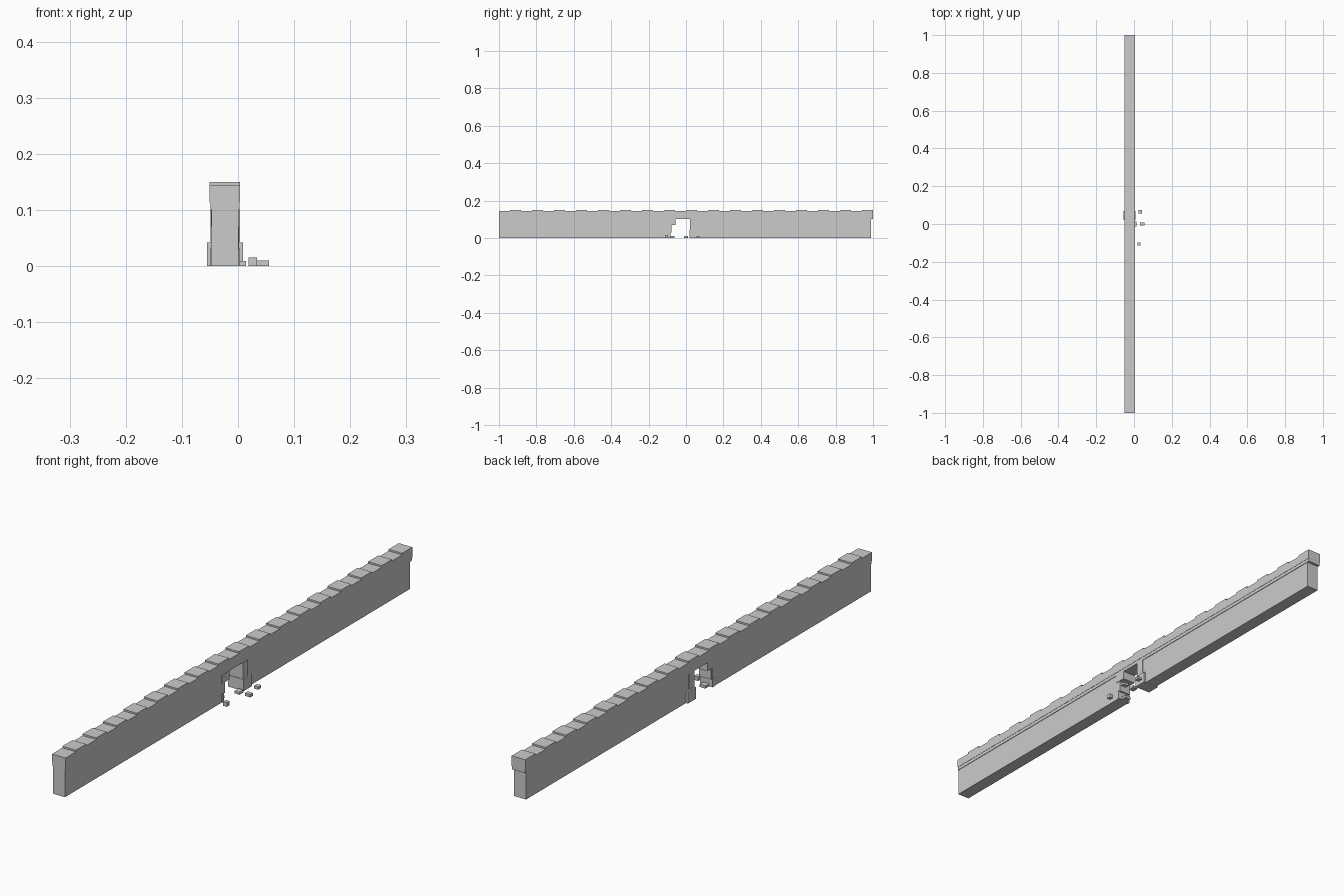
import bpy, bmesh


def boxes(name, items):
    """One object from boxes given as x0, x1, y0, y1, z0, z1."""
    bm = bmesh.new()
    for x0, x1, y0, y1, z0, z1 in items:
        vs = bmesh.ops.create_cube(bm, size=1)["verts"]
        for v in vs:
            v.co.x = x1 if v.co.x > 0 else x0
            v.co.y = y1 if v.co.y > 0 else y0
            v.co.z = z1 if v.co.z > 0 else z0
    me = bpy.data.meshes.new(name)
    bm.to_mesh(me)
    bm.free()
    ob = bpy.data.objects.new(name, me)
    bpy.context.collection.objects.link(ob)
    return ob


X0, X1 = -0.047, 0.001

# Wall on either side of the breach
boxes("wall_front", [(X0, X1, -1.0, -0.085, 0, 0.103)])
boxes("wall_back", [(X0, X1, 0.05, 0.99, 0, 0.103)])

# Ledge course under the coping, bridging the breach
boxes("ledge", [(-0.049, 0.003, -1.0, 1.0, 0.101, 0.113)])

# Coping stones, alternating in height
n = 34
step = 2 / n
boxes("coping_stones", [
    (-0.051, 0.004, -1 + i * step, -1 + (i + 1) * step,
     0.113, 0.144 if i % 2 == 0 else 0.15) for i in range(n)])

# Broken stones on the front side of the breach
boxes("broken_stones", [
    (-0.048, 0.004, -0.098, -0.055, 0.07, 0.101),
    (-0.046, 0.002, -0.10, -0.078, 0.03, 0.075),
    (-0.049, 0.003, -0.096, -0.084, 0.0, 0.032)])

# Jamb with a wide base on the back side
boxes("jamb", [
    (-0.049, 0.004, 0.022, 0.052, 0.04, 0.101),
    (-0.055, 0.009, 0.02, 0.068, 0.0, 0.042)])

# Loose rubble on the ground
boxes("rubble", [
    (0.019, 0.034, -0.113, -0.097, 0, 0.015),
    (0.033, 0.055, -0.008, 0.008, 0, 0.010),
    (0.025, 0.042, 0.056, 0.074, 0, 0.010),
    (-0.006, 0.014, -0.012, 0.012, 0, 0.009),
    (-0.035, -0.012, -0.085, -0.062, 0, 0.010)])
